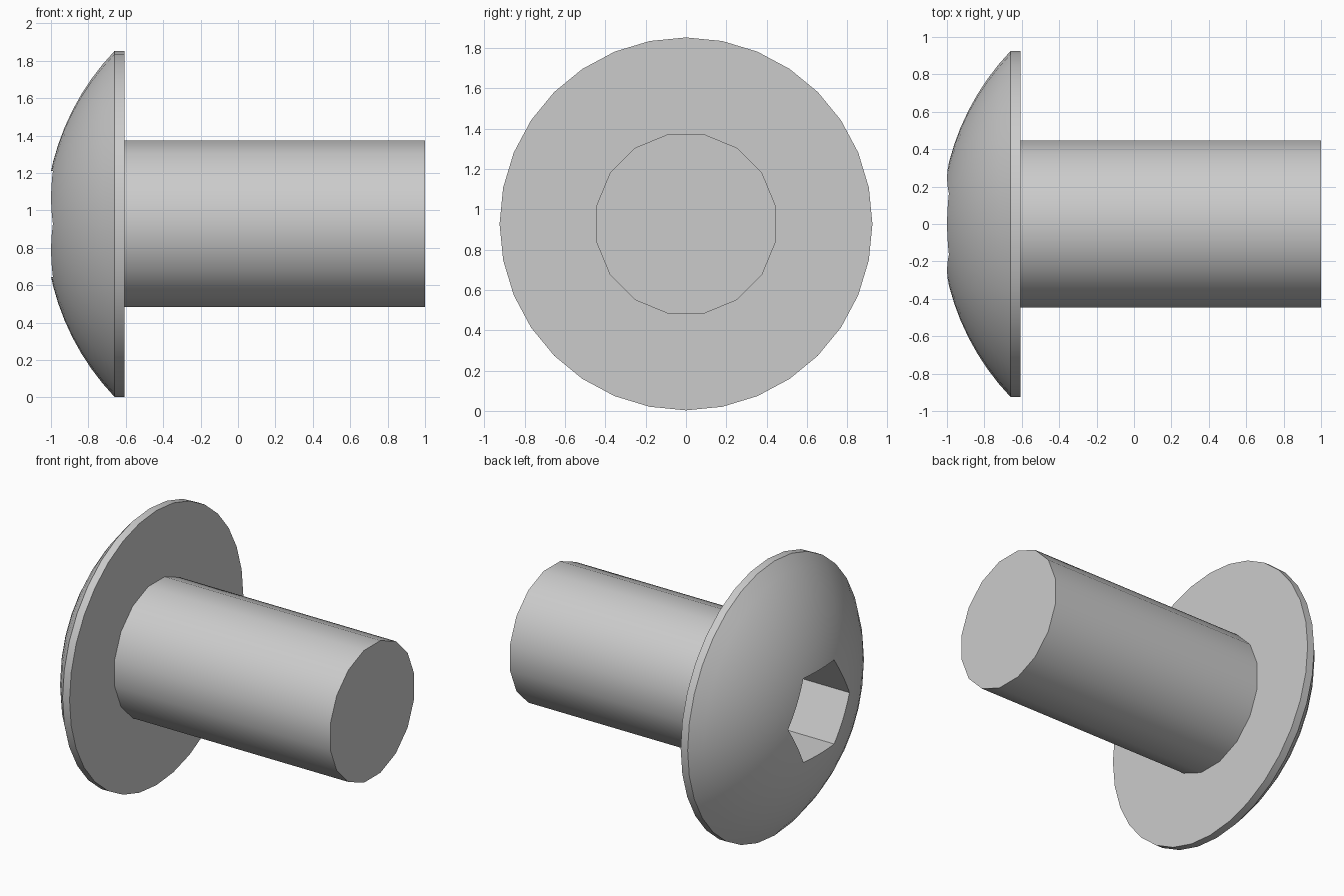
import bpy
import bmesh
from math import sin, cos, asin, pi, sqrt
from mathutils import Matrix

cube = bpy.data.objects.get("Cube")
if cube:
    bpy.data.objects.remove(cube, do_unlink=True)

AXIS_Z = 0.928
HEAD_R = 0.925
DOME_R = 1.34
RIM_X, SEAT_X, TIP_X = -0.66, -0.608, 1.0

steel = bpy.data.materials.new("grey_steel")
steel.use_nodes = True
steel.diffuse_color = (0.6, 0.6, 0.6, 1)
steel.node_tree.nodes["Principled BSDF"].inputs["Base Color"].default_value = (0.6, 0.6, 0.6, 1)


def lathe(name, profile, sides, turn=0.0):
    """Closed solid turned about the x axis from (x, radius) points."""
    bm = bmesh.new()
    rings = []
    for x, r in profile:
        angles = [turn + 2 * pi * i / sides for i in range(sides)]
        rings.append([bm.verts.new((x, r * cos(a), AXIS_Z + r * sin(a))) for a in angles])
    for a, b in zip(rings, rings[1:]):
        for i in range(sides):
            j = (i + 1) % sides
            bm.faces.new((a[i], a[j], b[j], b[i]))
    bm.faces.new(rings[0])
    bm.faces.new(rings[-1])
    bmesh.ops.recalc_face_normals(bm, faces=bm.faces)
    mesh = bpy.data.meshes.new(name)
    bm.to_mesh(mesh)
    bm.free()
    mesh.materials.append(steel)
    obj = bpy.data.objects.new(name, mesh)
    bpy.context.collection.objects.link(obj)
    return obj


def activate(obj):
    bpy.ops.object.select_all(action='DESELECT')
    obj.select_set(True)
    bpy.context.view_layer.objects.active = obj


# Domed head with a thin cylindrical rim
rim_angle = asin(HEAD_R / DOME_R)
dome_centre = RIM_X + sqrt(DOME_R ** 2 - HEAD_R ** 2)
steps = 10
arc = [rim_angle * (0.04 + 0.96 * i / steps) for i in range(steps + 1)]
profile = [(dome_centre - DOME_R * cos(t), DOME_R * sin(t)) for t in arc]
head = lathe("head", profile + [(SEAT_X, HEAD_R)], 32)

# Hexagonal drive socket cut into the dome
cutter = lathe("socket_cutter", [(-1.3, 0.327), (-0.62, 0.327)], 6)
cutter.hide_render = True
cut = head.modifiers.new("socket", 'BOOLEAN')
cut.operation = 'DIFFERENCE'
cut.solver = 'EXACT'
cut.object = cutter
activate(head)
bpy.ops.object.modifier_apply(modifier=cut.name)
bpy.data.objects.remove(cutter, do_unlink=True)

# Plain shank
shank = lathe("shank", [(SEAT_X, 0.454), (TIP_X, 0.454)], 16, pi / 16)

for part in (head, shank):
    activate(part)
    bpy.ops.object.shade_smooth_by_angle(angle=pi / 6)
